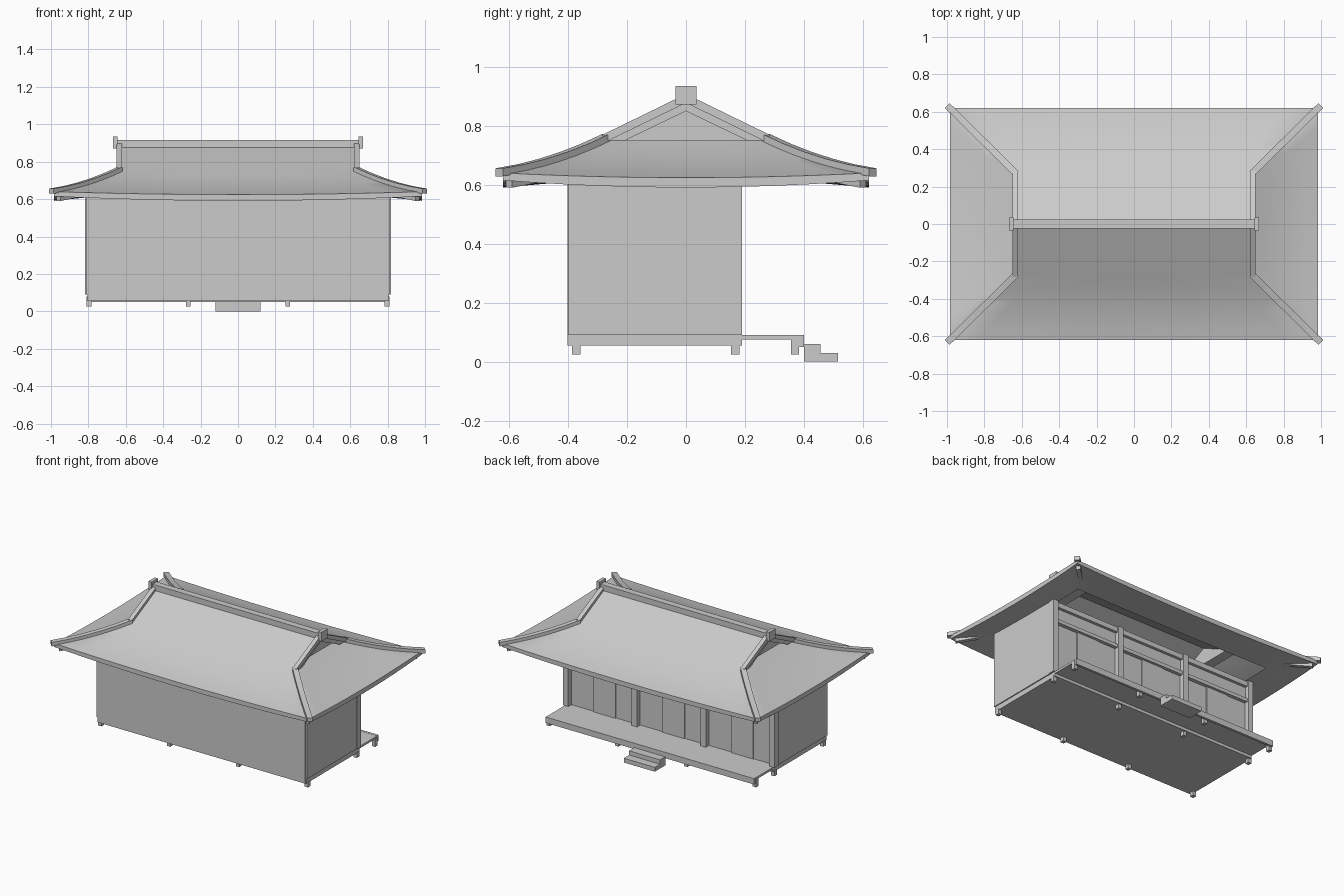
import bpy, bmesh
from mathutils import Vector

if "Cube" in bpy.data.objects:
    bpy.data.objects.remove(bpy.data.objects["Cube"])


def mesh_obj(name, verts, faces):
    me = bpy.data.meshes.new(name)
    me.from_pydata(verts, [], faces)
    bm = bmesh.new()
    bm.from_mesh(me)
    bmesh.ops.recalc_face_normals(bm, faces=bm.faces)
    bm.to_mesh(me)
    bm.free()
    ob = bpy.data.objects.new(name, me)
    bpy.context.collection.objects.link(ob)
    return ob


def prism(name, loop_a, loop_b):
    n = len(loop_a)
    faces = [tuple(range(n)), tuple(range(n, 2 * n))]
    faces += [(i, (i + 1) % n, n + (i + 1) % n, n + i) for i in range(n)]
    return mesh_obj(name, list(loop_a) + list(loop_b), faces)


def box(name, x0, x1, y0, y1, z0, z1):
    base = [(x0, y0), (x1, y0), (x1, y1), (x0, y1)]
    return prism(name, [(x, y, z0) for x, y in base], [(x, y, z1) for x, y in base])


def bar(name, path, w, h):
    """Rectangular bar with vertical sides; path runs along its top."""
    pts = [Vector(p) for p in path]
    d = pts[-1] - pts[0]
    side = Vector((-d.y, d.x, 0)).normalized() * w / 2
    drop = Vector((0, 0, -h))
    verts, faces = [], [(0, 1, 2, 3)]
    for p in pts:
        verts += [p + side, p - side, p - side + drop, p + side + drop]
    for k in range(len(pts) - 1):
        for i in range(4):
            j = (i + 1) % 4
            faces.append((4 * k + i, 4 * k + j, 4 * k + 4 + j, 4 * k + 4 + i))
    e = 4 * len(pts) - 4
    faces.append((e, e + 1, e + 2, e + 3))
    return mesh_obj(name, verts, faces)


# Floor, veranda and feet
box("floor_base", -0.805, 0.805, -0.4, 0.19, 0.055, 0.09)
box("veranda_deck", -0.805, 0.805, 0.18, 0.39, 0.075, 0.09)
box("veranda_edge", -0.805, 0.805, 0.383, 0.4, 0.05, 0.091)
POSTS = (-0.797, -0.266, 0.266, 0.797)
for x in POSTS:
    for y, top in ((-0.372, 0.06), (0.167, 0.06), (0.37, 0.08)):
        box("foot", x - 0.013, x + 0.013, y - 0.014, y + 0.014, 0.025, top)

# Stone steps
box("upper_step", -0.12, 0.12, 0.4, 0.457, 0, 0.06)
box("lower_step", -0.12, 0.12, 0.455, 0.515, 0, 0.03)

# Plain walls
box("front_wall", -0.8, 0.8, -0.402, -0.385, 0.055, 0.62)
for s in (-1, 1):
    box("side_wall", s * 0.795, s * 0.812, -0.4, 0.15, 0.09, 0.62)

# Open facade: posts, beams and sliding doors
for x in POSTS:
    box("post", x - 0.02, x + 0.02, 0.147, 0.19, 0.09, 0.61)
box("top_beam", -0.8, 0.8, 0.15, 0.182, 0.57, 0.605)
box("lintel", -0.8, 0.8, 0.148, 0.18, 0.46, 0.485)
box("transom_panel", -0.8, 0.8, 0.154, 0.162, 0.48, 0.575)
for a, b in zip(POSTS, POSTS[1:]):
    m = a + (b - a) * 0.63
    q = a + (b - a) * 0.33
    box("sliding_door", a, q, 0.148, 0.156, 0.09, 0.465)
    box("sliding_door", q - 0.01, m, 0.154, 0.162, 0.09, 0.465)
    box("sliding_door", m - 0.01, b, 0.146, 0.154, 0.09, 0.465)

# Hipped lower roof with lifted corners, fascia and soffit, as stacked rings
EX, EY, HX, HY, N = 0.985, 0.62, 0.64, 0.28, 12


def ring(hx, hy, z, sag):
    c = [(-hx, -hy), (hx, -hy), (hx, hy), (-hx, hy)]
    out = []
    for k in range(4):
        (x0, y0), (x1, y1) = c[k], c[(k + 1) % 4]
        for i in range(N):
            f = i / N
            u = 2 * f - 1
            out.append((x0 + (x1 - x0) * f, y0 + (y1 - y0) * f, z - sag * (1 - u * u)))
    return out


def slope_z(t):
    return 0.64 + 0.11 * (t - 0.5 * t * (1 - t))


rings = [ring(0.77, 0.37, 0.618, 0.005), ring(EX, EY, 0.615, 0.024)]
for i in range(7):
    t = i / 6
    rings.append(ring(EX + (HX - EX) * t, EY + (HY - EY) * t, slope_z(t), 0.016 * (1 - t)))
M = 4 * N
faces = [(r * M + i, r * M + (i + 1) % M, (r + 1) * M + (i + 1) % M, (r + 1) * M + i)
         for r in range(len(rings) - 1) for i in range(M)]
roof = mesh_obj("lower_roof", [v for r in rings for v in r], faces)
bpy.context.view_layer.objects.active = roof
roof.select_set(True)
bpy.ops.object.shade_smooth_by_angle(angle=0.5)

# Gabled upper roof
chevron = [(-HY, 0.75), (0, 0.888), (HY, 0.75), (0.225, 0.742), (0, 0.85), (-0.225, 0.742)]
prism("upper_roof", [(-HX, y, z) for y, z in chevron], [(HX, y, z) for y, z in chevron])

for s in (-1, 1):
    # Recessed gable wall and the shelf below it
    tri = [(-0.23, 0.742), (0.23, 0.742), (0, 0.855)]
    prism("gable_wall", [(s * 0.57, y, z) for y, z in tri], [(s * 0.585, y, z) for y, z in tri])
    box("gable_shelf", s * 0.57, s * HX, -0.24, 0.24, 0.737, 0.749)
    # Ridge end caps
    box("ridge_cap", s * 0.643, s * 0.668, -0.035, 0.035, 0.872, 0.935)
    for q in (-1, 1):
        # Descending, hip and corner members
        x = s * 0.635
        bar("descending_ridge", [(x, q * 0.01, 0.903), (x, q * 0.283, 0.77)], 0.03, 0.03)
        hip = []
        for i in range(6):
            t = 1.03 - 1.07 * i / 5
            hip.append((s * (EX + (HX - EX) * t), q * (EY + (HY - EY) * t), slope_z(t) + 0.018))
        bar("hip_ridge", hip, 0.036, 0.027)
        bar("corner_rafter", [(s * 0.78, q * 0.42, 0.65), (s * 0.96, q * 0.6, 0.614)], 0.028, 0.024)

# Main ridge
box("main_ridge", -0.65, 0.65, -0.023, 0.023, 0.872, 0.916)
